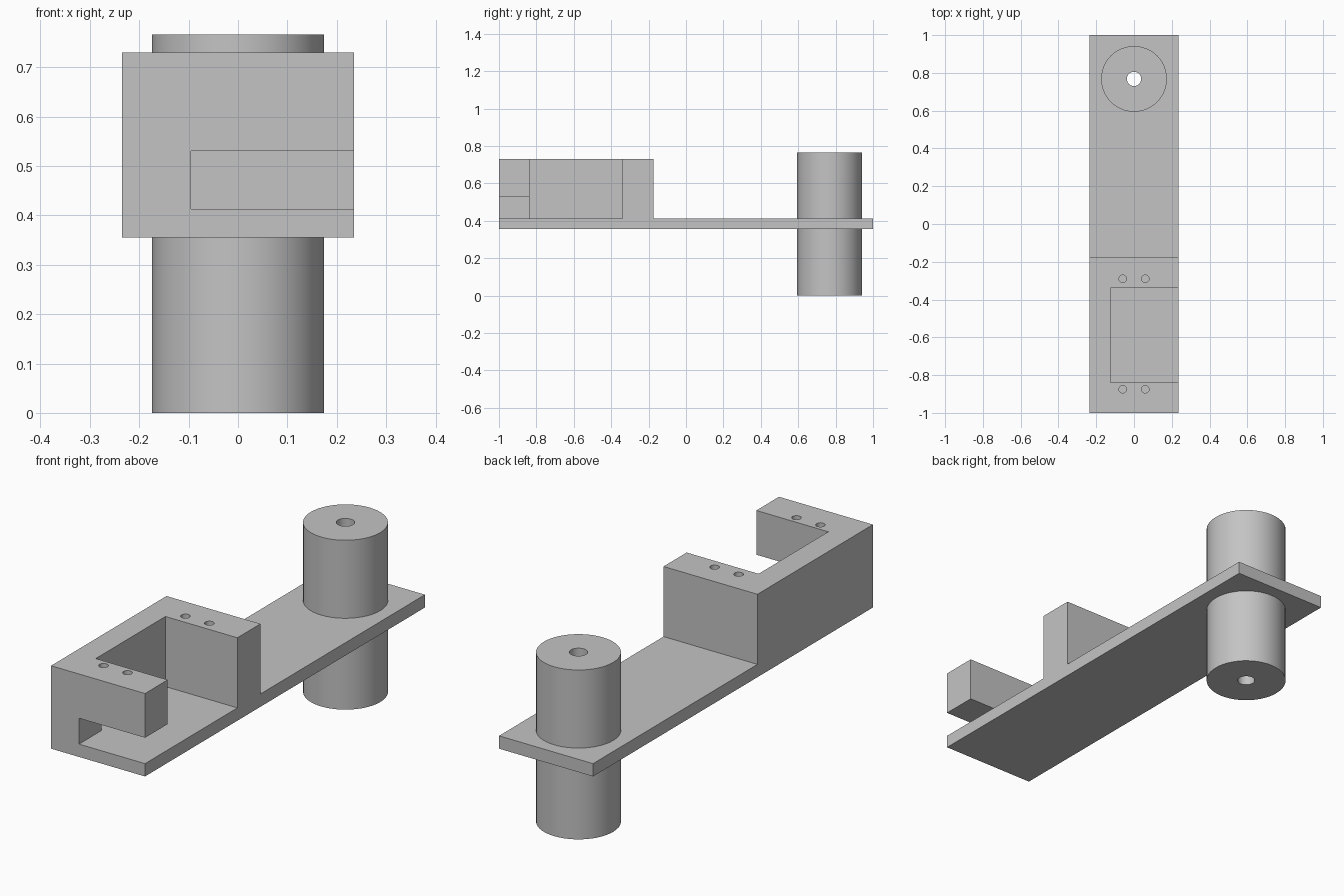
import bpy, bmesh
from mathutils import Vector

cube = bpy.data.objects.get("Cube")
if cube:
    bpy.data.objects.remove(cube, do_unlink=True)

grey = bpy.data.materials.new("plain grey")
grey.use_nodes = True
colour = (0.55, 0.55, 0.55, 1)
grey.diffuse_color = colour
grey.node_tree.nodes["Principled BSDF"].inputs["Base Color"].default_value = colour

HALF_W, PLATE_LOW, PLATE_TOP, BLOCK_TOP = 0.235, 0.355, 0.413, 0.73
POST_Y, POST_TOP = 0.768, 0.766


def finish(bm, name, helper=False):
    bmesh.ops.recalc_face_normals(bm, faces=bm.faces)
    mesh = bpy.data.meshes.new(name)
    bm.to_mesh(mesh)
    bm.free()
    mesh.materials.append(grey)
    obj = bpy.data.objects.new(name, mesh)
    bpy.context.collection.objects.link(obj)
    obj.hide_render = helper
    return obj


def box(name, low, high, helper=False):
    bm = bmesh.new()
    bmesh.ops.create_cube(bm, size=1)
    low, high = Vector(low), Vector(high)
    bmesh.ops.scale(bm, vec=high - low, verts=bm.verts)
    bmesh.ops.translate(bm, vec=(low + high) / 2, verts=bm.verts)
    return finish(bm, name, helper)


def cylinder(name, x, y, low, high, radius, sides, helper=False):
    bm = bmesh.new()
    bmesh.ops.create_cone(bm, cap_ends=True, segments=sides, radius1=radius,
                          radius2=radius, depth=high - low)
    bmesh.ops.translate(bm, vec=(x, y, (low + high) / 2), verts=bm.verts)
    return finish(bm, name, helper)


def apply_boolean(target, tool, operation="DIFFERENCE"):
    mod = target.modifiers.new("boolean", "BOOLEAN")
    mod.operation, mod.solver, mod.object = operation, "EXACT", tool
    bpy.ops.object.select_all(action="DESELECT")
    bpy.context.view_layer.objects.active = target
    target.select_set(True)
    bpy.ops.object.modifier_apply(modifier=mod.name)
    bpy.data.objects.remove(tool, do_unlink=True)


# Base plate and raised block as one stepped side profile
profile = [(-1, PLATE_LOW), (1, PLATE_LOW), (1, PLATE_TOP),
           (-0.175, PLATE_TOP), (-0.175, BLOCK_TOP), (-1, BLOCK_TOP)]
bm = bmesh.new()
face = bm.faces.new([bm.verts.new((-HALF_W, y, z)) for y, z in profile])
side = bmesh.ops.extrude_face_region(bm, geom=[face])["geom"]
bmesh.ops.translate(bm, vec=(2 * HALF_W, 0, 0),
                    verts=[v for v in side if isinstance(v, bmesh.types.BMVert)])
bracket = finish(bm, "mounting_bracket")

# Pocket open to the top and one side, and slot under the front arm
apply_boolean(bracket, box("pocket_cutter", (-0.125, -0.838, PLATE_TOP), (0.5, -0.34, 1), True))
apply_boolean(bracket, box("slot_cutter", (-0.095, -1.2, PLATE_TOP), (0.5, -0.7, 0.53), True))

# Screw holes
for y in (-0.875, -0.29):
    for x in (-0.06, 0.06):
        apply_boolean(bracket, cylinder("screw_cutter", x, y, 0.5, 0.9, 0.02, 20, True))

# Post through the plate, with a bore along its axis
post = cylinder("pivot_post", 0, POST_Y, 0, POST_TOP, 0.174, 48)
apply_boolean(bracket, post, "UNION")
apply_boolean(bracket, cylinder("bore_cutter", 0, POST_Y, -0.2, 1, 0.038, 24, True))

bpy.ops.object.select_all(action="DESELECT")
bracket.select_set(True)
bpy.context.view_layer.objects.active = bracket
bpy.ops.object.shade_smooth_by_angle()
